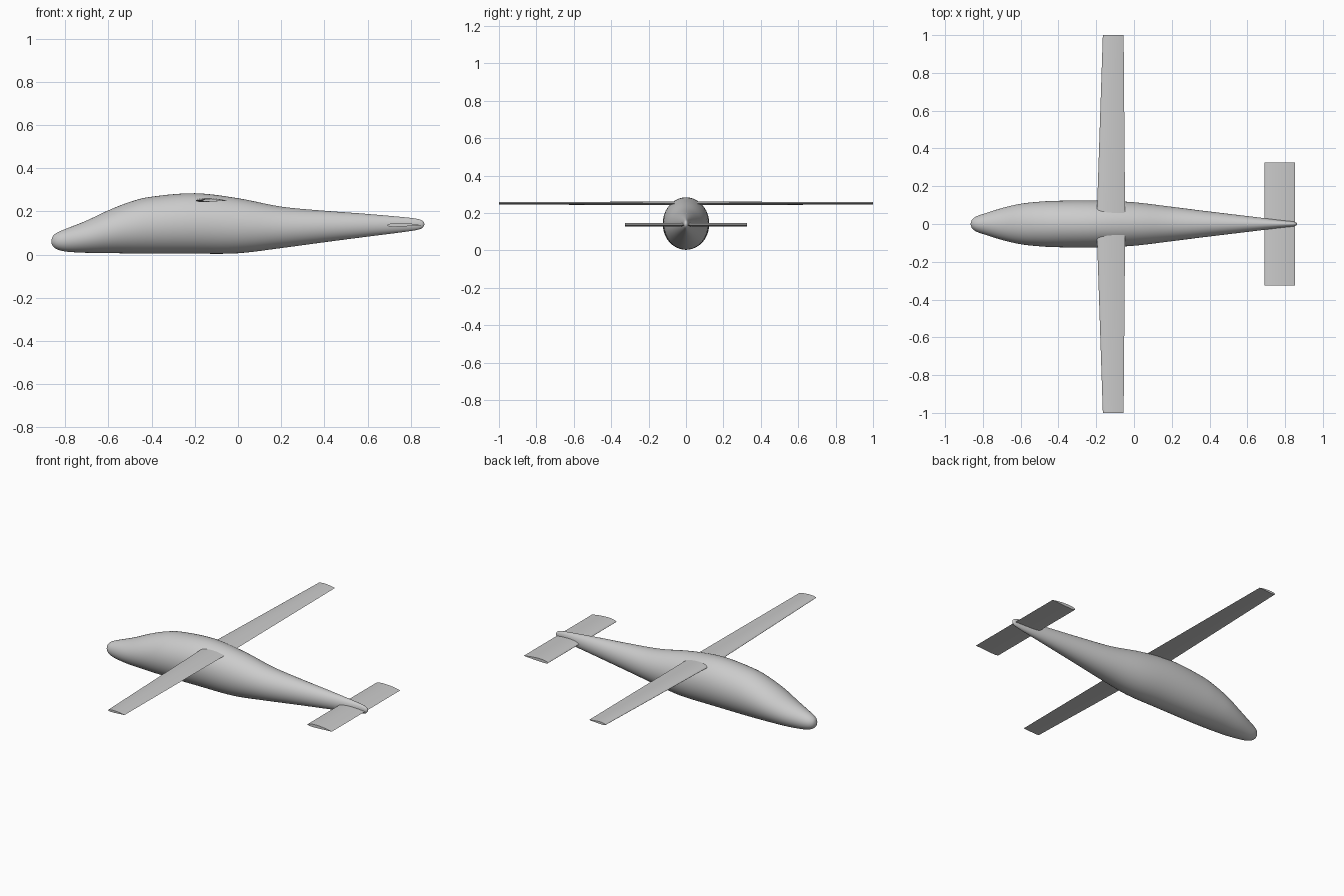
import bpy, bmesh, math
from mathutils import Vector

cube = bpy.data.objects.get("Cube")
if cube:
    bpy.data.objects.remove(cube)

grey = bpy.data.materials.new("light grey")
grey.use_nodes = True
COLOUR = (0.6, 0.6, 0.6, 1)
grey.diffuse_color = COLOUR
grey.node_tree.nodes["Principled BSDF"].inputs["Base Color"].default_value = COLOUR


def loft(name, rings, angle):
    """Skin a list of closed rings, cap both ends and shade smooth."""
    bm = bmesh.new()
    loops = [[bm.verts.new(p) for p in ring] for ring in rings]
    n = len(loops[0])
    for a, b in zip(loops, loops[1:]):
        for i in range(n):
            j = (i + 1) % n
            bm.faces.new((a[i], a[j], b[j], b[i]))
    bm.faces.new(loops[0])
    bm.faces.new(loops[-1])
    bmesh.ops.recalc_face_normals(bm, faces=bm.faces)
    mesh = bpy.data.meshes.new(name)
    bm.to_mesh(mesh)
    bm.free()
    mesh.materials.append(grey)
    obj = bpy.data.objects.new(name, mesh)
    bpy.context.collection.objects.link(obj)
    bpy.ops.object.select_all(action='DESELECT')
    obj.select_set(True)
    bpy.context.view_layer.objects.active = obj
    bpy.ops.object.shade_smooth_by_angle(angle=math.radians(angle))
    return obj


def spline(points, steps):
    """Smooth curve through all points."""
    pts = [Vector(p) for p in points]
    pts = [pts[0]] + pts + [pts[-1]]
    out = []
    for p0, p1, p2, p3 in zip(pts, pts[1:], pts[2:], pts[3:]):
        for s in range(steps):
            t = s / steps
            out.append(p1 + 0.5 * t * ((p2 - p0) + t * ((2 * p0 - 5 * p1 + 4 * p2 - p3)
                       + t * (3 * (p1 - p2) + p3 - p0))))
    return out + [pts[-1]]


# Fuselage stations: x, bottom z, top z, half width
stations = [
    (-0.865, 0.057, 0.065, 0.004), (-0.857, 0.038, 0.086, 0.023),
    (-0.835, 0.023, 0.103, 0.04), (-0.79, 0.013, 0.122, 0.056),
    (-0.7, 0.008, 0.158, 0.084), (-0.6, 0.007, 0.205, 0.107),
    (-0.5, 0.005, 0.244, 0.118), (-0.4, 0.004, 0.268, 0.123),
    (-0.2, 0.004, 0.284, 0.124), (0, 0.006, 0.261, 0.115),
    (0.2, 0.03, 0.222, 0.091), (0.4, 0.057, 0.203, 0.066),
    (0.6, 0.083, 0.188, 0.042), (0.78, 0.106, 0.172, 0.02),
    (0.84, 0.117, 0.163, 0.013), (0.858, 0.128, 0.153, 0.008),
    (0.863, 0.138, 0.144, 0.002)]
SIDES = 48
rings = []
for x, low, high, half in spline(stations, 5):
    mid, tall = (low + high) / 2, (high - low) / 2
    rings.append([(x, half * math.cos(a), mid + tall * math.sin(a))
                  for a in (2 * math.pi * i / SIDES for i in range(SIDES))])
loft("fuselage", rings, 60)

# Airfoil outline as chord fraction and height fraction, upper then lower side
half_foil = [(0.5 - 0.5 * math.cos(math.pi * i / 12)) for i in range(13)]


def thickness(c):
    return 5 * (0.2969 * math.sqrt(c) - 0.126 * c - 0.3516 * c**2
                + 0.2843 * c**3 - 0.1036 * c**4)


def section(lead, trail, y, z, ratio, camber):
    chord = trail - lead
    outline = [(c, 1) for c in half_foil] + [(c, -1) for c in half_foil[-2:0:-1]]
    return [(lead + c * chord, y,
             z + chord * (side * ratio * thickness(c) + camber * 4 * c * (1 - c)))
            for c, side in outline]


# Tapered main wings, one on each side
for name, side in (("left_wing", 1), ("right_wing", -1)):
    loft(name, [section(-0.197, -0.047, side * 0.04, 0.25, 0.12, 0.02),
                section(-0.165, -0.055, side * 1.0, 0.25, 0.12, 0.02)], 40)

# Straight tailplane through the tail
loft("tailplane", [section(0.69, 0.852, y, 0.135, 0.11, 0.02)
                   for y in (-0.325, 0.325)], 40)
